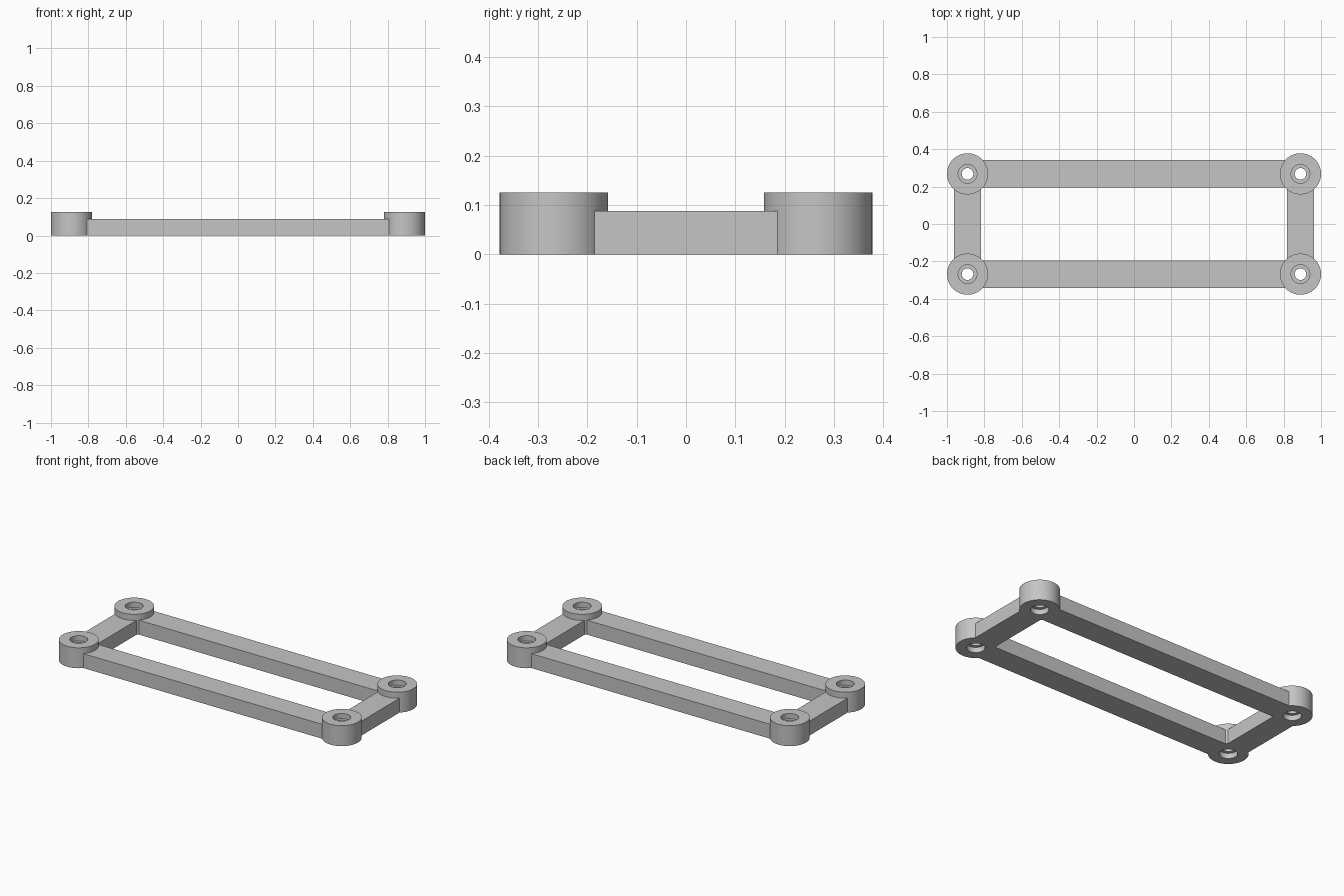
import bpy
import bmesh
import math
from mathutils import Matrix, Vector

cube = bpy.data.objects.get("Cube")
if cube:
    bpy.data.objects.remove(cube, do_unlink=True)

# Overall dimensions
PX, PY = 0.89, 0.268          # boss centres
BOSS_R, BOSS_H = 0.11, 0.125
BAR_W, BAR_H = 0.146, 0.088
BORE_R, HOLE_R = 0.05, 0.031  # recess and through hole
RECESS = 0.032
INSET = 0.08                  # bars stop inside the boss wall
SEGMENTS = 64

grey = bpy.data.materials.new("light grey")
grey.use_nodes = True
colour = (0.56, 0.56, 0.56, 1)
grey.diffuse_color = colour
grey.node_tree.nodes["Principled BSDF"].inputs["Base Color"].default_value = colour


def make_object(name, bm):
    bmesh.ops.recalc_face_normals(bm, faces=bm.faces)
    mesh = bpy.data.meshes.new(name)
    bm.to_mesh(mesh)
    bm.free()
    mesh.materials.append(grey)
    obj = bpy.data.objects.new(name, mesh)
    bpy.context.collection.objects.link(obj)
    return obj


def add_bar(bm, x, y, length_x, length_y):
    place = Matrix.Translation((x, y, BAR_H / 2))
    scale = Matrix.Diagonal((length_x, length_y, BAR_H, 1))
    bmesh.ops.create_cube(bm, size=1, matrix=place @ scale)


def add_boss(bm, x, y):
    """Closed ring profile, recessed at both ends, turned about its axis."""
    profile = [(BOSS_R, 0), (BOSS_R, BOSS_H), (BORE_R, BOSS_H),
               (BORE_R, BOSS_H - RECESS), (HOLE_R, BOSS_H - RECESS),
               (HOLE_R, RECESS), (BORE_R, RECESS), (BORE_R, 0)]
    rings = []
    for i in range(SEGMENTS):
        a = math.tau * i / SEGMENTS
        rings.append([bm.verts.new(Vector((x + r * math.cos(a), y + r * math.sin(a), z)))
                      for r, z in profile])
    n = len(profile)
    for i, ring in enumerate(rings):
        following = rings[(i + 1) % SEGMENTS]
        for j in range(n):
            k = (j + 1) % n
            bm.faces.new((ring[j], following[j], following[k], ring[k]))


# Four rectangular bars
bars = bmesh.new()
for side in (-1, 1):
    add_bar(bars, 0, side * PY, 2 * (PX - INSET), BAR_W)
    add_bar(bars, side * PX, 0, BAR_W, 2 * (PY - INSET))
bar_set = make_object("connecting_bars", bars)

# Four corner bosses
bosses = bmesh.new()
for sx in (-1, 1):
    for sy in (-1, 1):
        add_boss(bosses, sx * PX, sy * PY)
frame = make_object("mounting_frame", bosses)

# Fuse everything into one clean frame
union = frame.modifiers.new("fuse bars", 'BOOLEAN')
union.operation = 'UNION'
union.solver = 'EXACT'
union.object = bar_set
bpy.ops.object.select_all(action='DESELECT')
bpy.context.view_layer.objects.active = frame
frame.select_set(True)
bpy.ops.object.modifier_apply(modifier=union.name)
bpy.data.objects.remove(bar_set, do_unlink=True)
bpy.ops.object.shade_smooth_by_angle(angle=math.radians(30))
